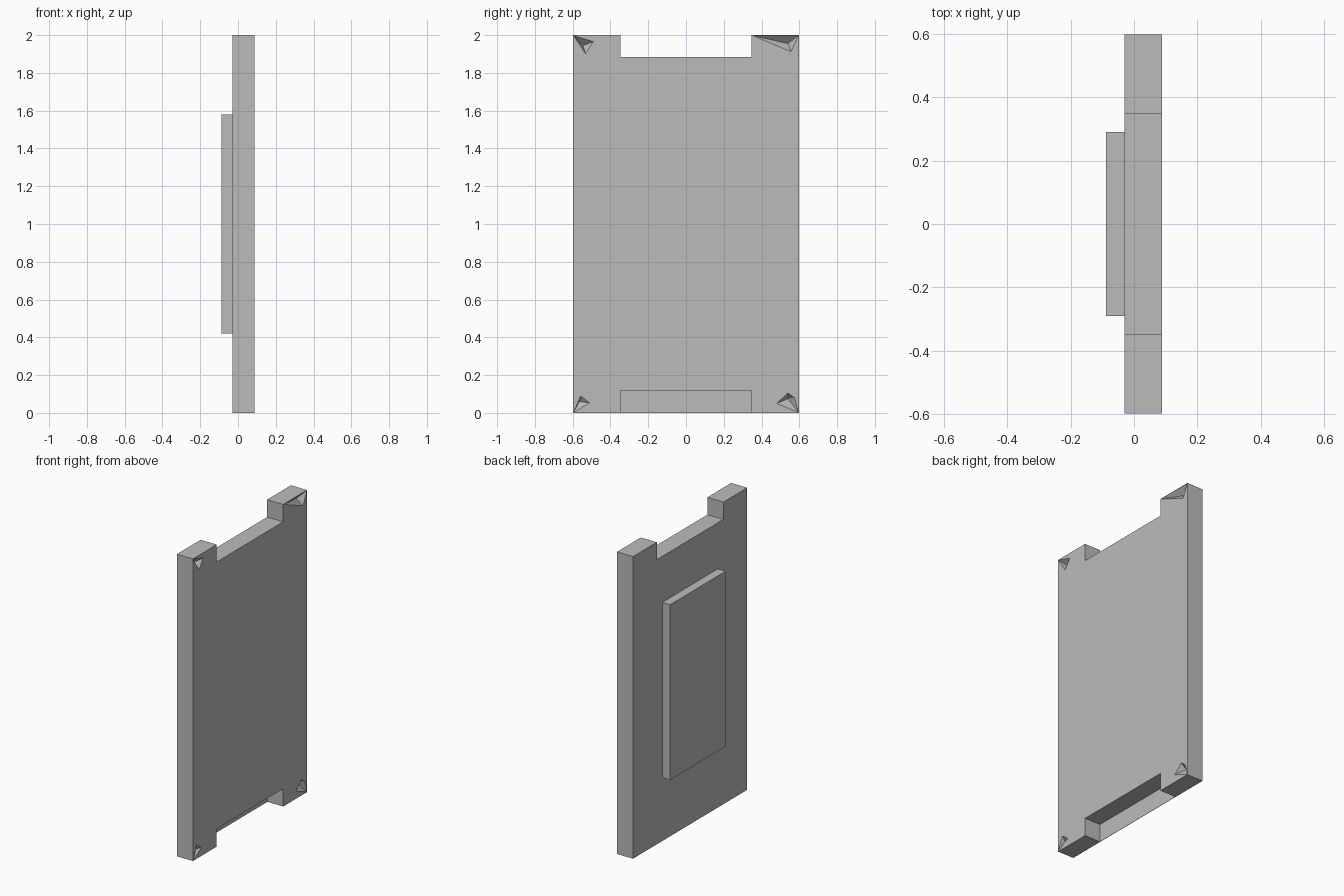
import bpy
import bmesh
from mathutils import Vector

if "Cube" in bpy.data.objects:
    bpy.data.objects.remove(bpy.data.objects["Cube"], do_unlink=True)

FRONT, BACK, RIM = 0.0875, -0.03, -0.0875   # x of broad face, slab back, raised plate
WEB = 0.002                                 # thin skin behind the lower recess

grey = bpy.data.materials.new("plain_grey")
grey.use_nodes = True
colour = (0.5, 0.5, 0.5, 1)
grey.diffuse_color = colour
grey.node_tree.nodes["Principled BSDF"].inputs["Base Color"].default_value = colour


def finish(name, bm):
    bmesh.ops.recalc_face_normals(bm, faces=bm.faces)
    mesh = bpy.data.meshes.new(name)
    bm.to_mesh(mesh)
    bm.free()
    mesh.materials.append(grey)
    obj = bpy.data.objects.new(name, mesh)
    bpy.context.collection.objects.link(obj)
    return obj


def box(name, x0, x1, half_y, z0, z1):
    bm = bmesh.new()
    bmesh.ops.create_cube(bm, size=1)
    for v in bm.verts:
        v.co = ((x0 + x1) / 2 + v.co.x * (x1 - x0),
                v.co.y * 2 * half_y,
                (z0 + z1) / 2 + v.co.z * (z1 - z0))
    return finish(name, bm)


def dent(name, outline, tip, depth):
    """Pyramid cutter whose section at the broad face is the outline."""
    bm = bmesh.new()
    apex = Vector((FRONT - depth, *tip))
    ring = [bm.verts.new(apex + (Vector((FRONT, *p)) - apex) * 1.3) for p in outline]
    point = bm.verts.new(apex)
    bm.faces.new(ring)
    for a, b in zip(ring, ring[1:] + ring[:1]):
        bm.faces.new((a, b, point))
    return finish(name, bm)


def carve(target, cutter):
    mod = target.modifiers.new("carve", 'BOOLEAN')
    mod.operation = 'DIFFERENCE'
    mod.solver = 'EXACT'
    mod.object = cutter
    bpy.context.view_layer.objects.active = target
    bpy.ops.object.modifier_apply(modifier=mod.name)
    bpy.data.objects.remove(cutter, do_unlink=True)


# Main slab with an open top notch and a lower recess
slab = box("slab", BACK, FRONT, 0.597, 0, 2)
carve(slab, box("top_notch", BACK - 0.1, FRONT + 0.1, 0.348, 1.885, 2.1))
carve(slab, box("lower_recess", BACK + WEB, FRONT + 0.1, 0.348, -0.1, 0.118))

# Chipped corners on the broad face
chips = [
    ([(-0.595, 1.998), (-0.49, 1.965), (-0.533, 1.903)], (-0.545, 1.945), 0.04),
    ([(0.352, 1.998), (0.595, 1.998), (0.556, 1.912)], (0.54, 1.955), 0.04),
    ([(-0.595, 0.003), (-0.557, 0.09), (-0.51, 0.053)], (-0.565, 0.06), 0.03),
    ([(0.595, 0.003), (0.48, 0.05), (0.54, 0.105), (0.575, 0.08)], (0.54, 0.075), 0.04),
]
for outline, tip, depth in chips:
    carve(slab, dent("chip", outline, tip, depth))

# Raised plate on the opposite face
box("raised_plate", RIM, BACK, 0.29, 0.42, 1.58)
